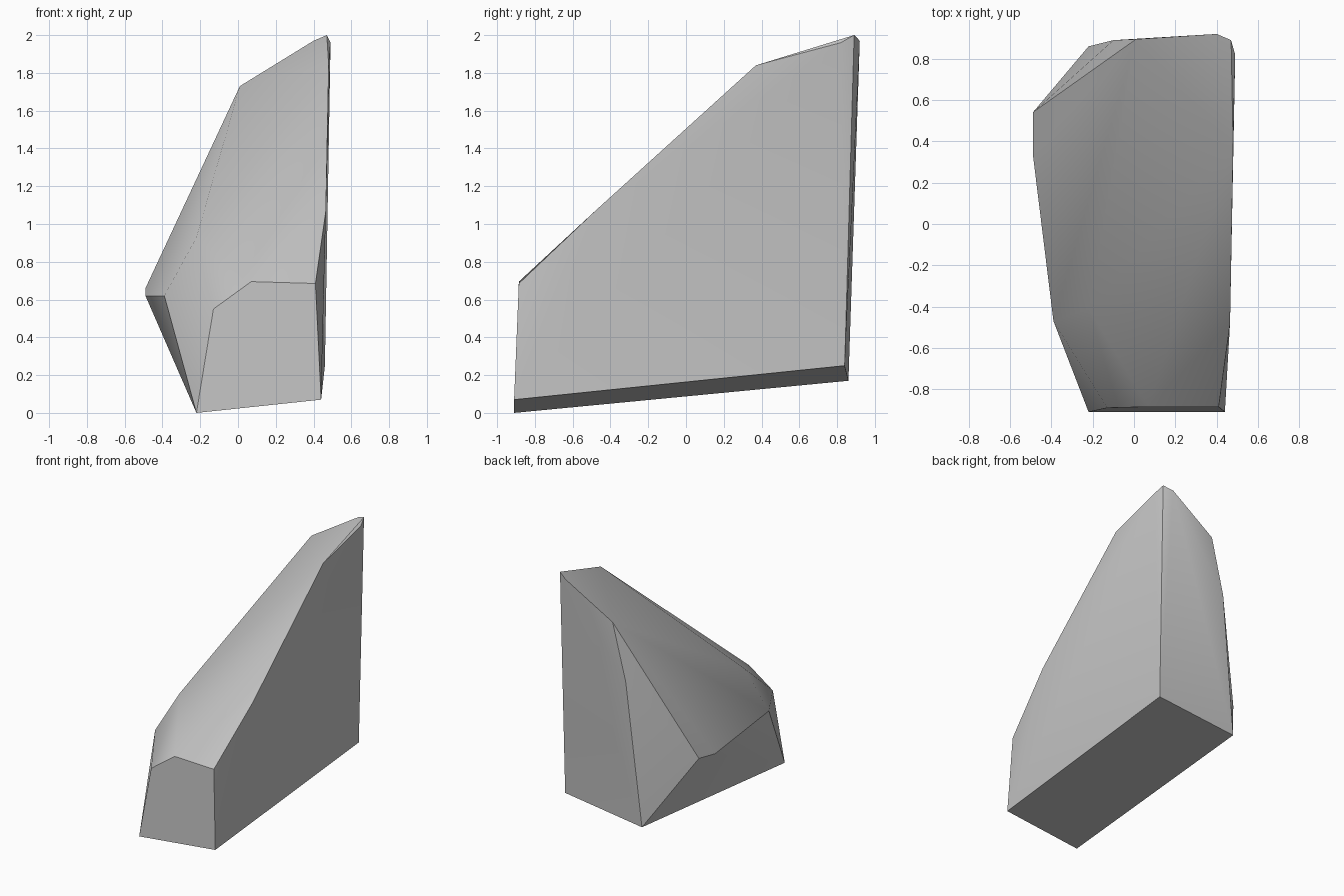
import bpy
import bmesh
from math import radians

cube = bpy.data.objects.get("Cube")
if cube:
    bpy.data.objects.remove(cube, do_unlink=True)

# Plain stone colour
stone = bpy.data.materials.new("grey_stone")
stone.use_nodes = True
grey = (0.55, 0.55, 0.55, 1)
stone.diffuse_color = grey
bsdf = stone.node_tree.nodes["Principled BSDF"]
bsdf.inputs["Base Color"].default_value = grey
bsdf.inputs["Roughness"].default_value = 0.8

# Corners of the cut stone, grouped by region
base = [(-.22, -.91, 0), (.44, -.91, .07), (.46, .84, .25), (-.22, .86, .17)]
front_rim = [(-.13, -.89, .55), (.07, -.885, .695), (.41, -.885, .685)]
right_rim = [(.465, -.48, 1.07), (.48, .37, 1.84), (.49, .82, 1.96)]
peak = [(.47, .89, 2), (.40, .92, 1.97)]
back_rim = [(.01, .895, 1.73), (-.10, .89, 1.29)]
left_rim = [(-.49, .54, .66), (-.49, .34, .62), (-.39, -.47, .62)]
shoulder = [(-.22, -.41, .93)]

# The boulder is the convex shell around its corners
bm = bmesh.new()
for region in (base, front_rim, right_rim, peak, back_rim, left_rim, shoulder):
    for corner in region:
        bm.verts.new(corner)
hull = bmesh.ops.convex_hull(bm, input=bm.verts[:])
loose = [v for v in bm.verts if not v.link_faces]
bmesh.ops.delete(bm, geom=loose, context="VERTS")
# Merge nearly flat triangles into clean facets
bmesh.ops.dissolve_limit(bm, angle_limit=radians(1.5), verts=bm.verts[:],
                         edges=bm.edges[:])
bmesh.ops.recalc_face_normals(bm, faces=bm.faces[:])

mesh = bpy.data.meshes.new("boulder")
bm.to_mesh(mesh)
bm.free()
mesh.materials.append(stone)
boulder = bpy.data.objects.new("boulder", mesh)
bpy.context.collection.objects.link(boulder)

# Soft creases on the upper slope, crisp outer edges
bpy.ops.object.select_all(action="DESELECT")
boulder.select_set(True)
bpy.context.view_layer.objects.active = boulder
bpy.ops.object.shade_smooth_by_angle(angle=radians(30))
